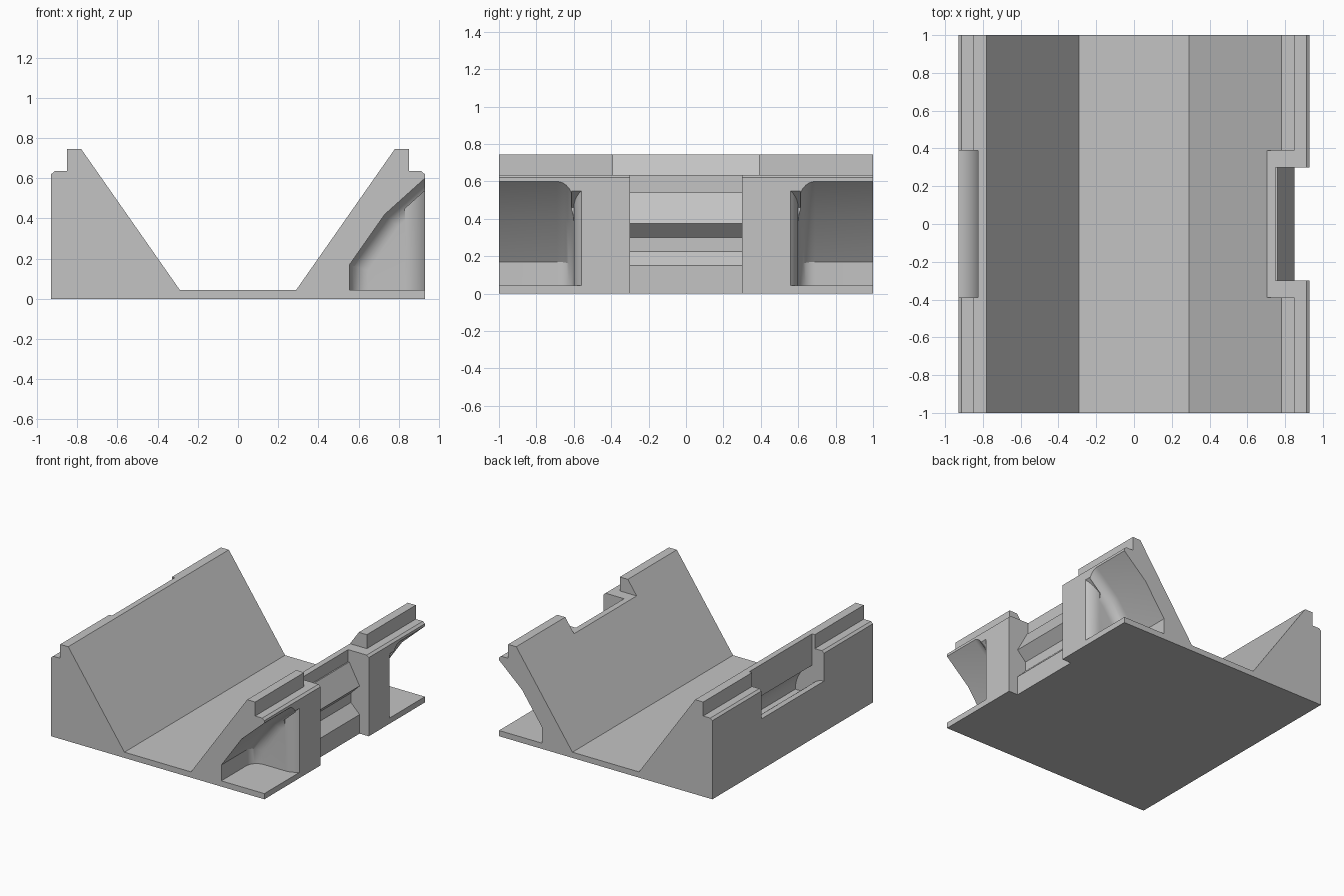
import bpy, bmesh, math
from mathutils import Vector

if "Cube" in bpy.data.objects:
    bpy.data.objects.remove(bpy.data.objects["Cube"])

grey = bpy.data.materials.new("light grey")
grey.diffuse_color = (0.55, 0.55, 0.55, 1)
grey.use_nodes = True
grey.node_tree.nodes["Principled BSDF"].inputs["Base Color"].default_value = grey.diffuse_color


def finish(name, bm):
    bmesh.ops.recalc_face_normals(bm, faces=bm.faces)
    mesh = bpy.data.meshes.new(name)
    bm.to_mesh(mesh)
    bm.free()
    mesh.materials.append(grey)
    obj = bpy.data.objects.new(name, mesh)
    bpy.context.collection.objects.link(obj)
    return obj


def loft(bottom, top):
    """Closed prism between two matching rings."""
    bm = bmesh.new()
    a = [bm.verts.new(p) for p in bottom]
    b = [bm.verts.new(p) for p in top]
    bm.faces.new(a)
    bm.faces.new(b)
    for i in range(len(a)):
        j = (i + 1) % len(a)
        bm.faces.new((a[i], a[j], b[j], b[i]))
    return bm


def along_y(profile, y0, y1):
    return loft([(x, y0, z) for x, z in profile], [(x, y1, z) for x, z in profile])


def arc(cx, cz, r, a0, a1, n=16):
    angles = [math.radians(a0 + (a1 - a0) * i / n) for i in range(n + 1)]
    return [(cx + r * math.cos(a), cz + r * math.sin(a)) for a in angles]


# Trough-shaped body with a stepped ridge on each wall
half = [(0.93, 0), (0.93, 0.62), (0.912, 0.635), (0.85, 0.635),
        (0.85, 0.745), (0.78, 0.745), (0.29, 0.045)]
body = finish("cradle_body", along_y(half + [(-x, z) for x, z in reversed(half)], -1, 1))


def cut(bm):
    cutter = finish("cutter", bm)
    cutter.hide_render = True
    mod = body.modifiers.new("cut", 'BOOLEAN')
    mod.operation = 'DIFFERENCE'
    mod.solver = 'EXACT'
    mod.object = cutter
    bpy.context.view_layer.objects.active = body
    bpy.ops.object.modifier_apply(modifier=mod.name)
    bpy.data.objects.remove(cutter)


# Gap in the right ridge
cut(along_y([(0.6, 0.635), (1.1, 0.635), (1.1, 0.9), (0.6, 0.9)], -0.39, 0.39))

# Rail groove through the middle of the right wall
cut(along_y([(0.85, -0.1), (0.85, 0.15), (0.775, 0.225), (0.775, 0.3),
             (0.85, 0.375), (0.76, 0.54), (0.75, 0.54), (0.75, 0.8),
             (1.1, 0.8), (1.1, -0.1)], -0.30, 0.30))

# End pockets in the right wall, with filleted inner wall and flared mouth
pocket = [(0.555, 0.045), (0.555, 0.17), (0.73, 0.42), (1.03, 0.69), (1.03, 0.045)]
for s in (-1, 1):
    bm = along_y(pocket, s * 0.6, s * 1.1)
    bmesh.ops.recalc_face_normals(bm, faces=bm.faces)
    inner = [e for e in bm.edges
             if all(abs(abs(v.co.y) - 0.6) < 1e-4 for v in e.verts)
             and max(v.co.z for v in e.verts) > 0.05
             and min(v.co.x for v in e.verts) < 1.0]
    bmesh.ops.bevel(bm, geom=inner, offset=0.09, segments=8, profile=0.5,
                    affect='EDGES', clamp_overlap=True)
    cut(bm)
    plan = arc(0.83, 0.455, 0.145, 90, 40, 8)
    plan += [(1.03, plan[-1][1]), (1.03, 0.612), (0.83, 0.612)]
    cut(loft([(x, s * y, 0.045) for x, y in plan],
             [(x, s * y, 0.42 + 0.9 * (x - 0.73) - 0.05) for x, y in plan]))

# Curved hook slot in the left wall, open at the top
outer = [p for p in arc(-0.93, 0.27, 0.25, 0, 90, 40) if p[0] > -0.826]
slot = outer + [(-0.826, 0.9), (-1.1, 0.9), (-1.1, 0.40)]
slot += arc(-0.93, 0.27, 0.13, 90, 0, 14)
cut(along_y(slot, -0.39, 0.39))

# Smooth the rounded surfaces only
bpy.ops.object.select_all(action='DESELECT')
body.select_set(True)
bpy.context.view_layer.objects.active = body
bpy.ops.object.shade_smooth_by_angle(angle=math.radians(25))
